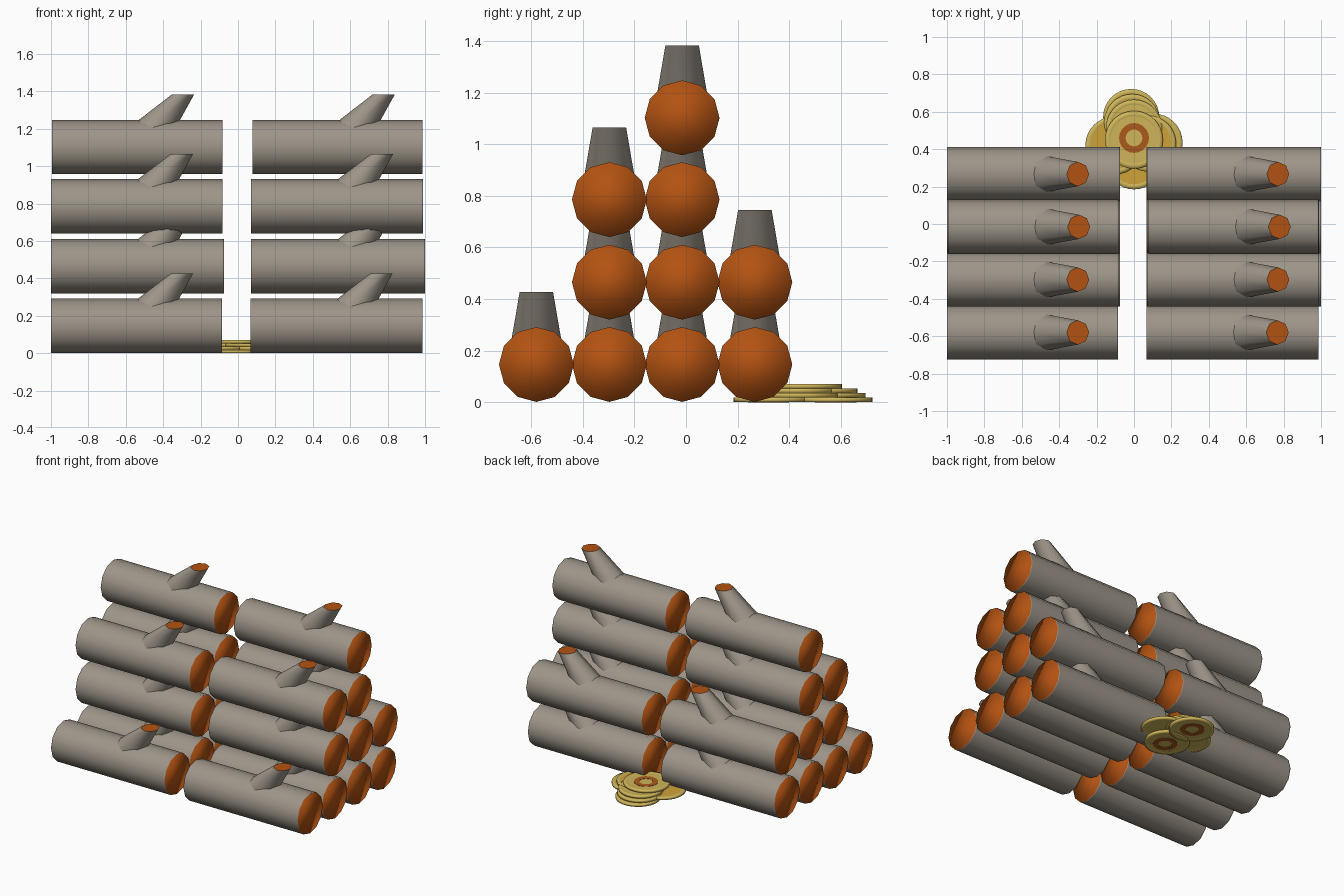
import bpy, bmesh, math

if "Cube" in bpy.data.objects:
    bpy.data.objects.remove(bpy.data.objects["Cube"])


def material(name, rgb):
    m = bpy.data.materials.new(name)
    m.diffuse_color = (*rgb, 1)
    m.use_nodes = True
    m.node_tree.nodes["Principled BSDF"].inputs["Base Color"].default_value = m.diffuse_color
    return m


BARK = material("grey_bark", (0.34, 0.30, 0.25))
WOOD = material("cut_wood", (0.45, 0.085, 0.006))
GOLD = material("pale_gold", (0.62, 0.46, 0.10))
DEEP = material("deep_gold", (0.62, 0.36, 0.04))
BROWN = material("brown_stamp", (0.40, 0.10, 0.012))


def loft(bm, rings, cap_start=None, cap_end=None):
    """Skin a list of point rings; caps get the given material index."""
    vs = [[bm.verts.new(p) for p in r] for r in rings]
    n = len(vs[0])
    for a, b in zip(vs, vs[1:]):
        for i in range(n):
            j = (i + 1) % n
            bm.faces.new((a[i], a[j], b[j], b[i]))
    caps = []
    if cap_start is not None:
        caps.append(bm.faces.new(vs[0][::-1]))
        caps[-1].material_index = cap_start
    if cap_end is not None:
        caps.append(bm.faces.new(vs[-1]))
        caps[-1].material_index = cap_end
    return caps


def finish(bm, name, mats, loc=(0, 0, 0)):
    bmesh.ops.recalc_face_normals(bm, faces=bm.faces)
    for f in bm.faces:
        f.smooth = True
    me = bpy.data.meshes.new(name)
    bm.to_mesh(me)
    bm.free()
    for m in mats:
        me.materials.append(m)
    ob = bpy.data.objects.new(name, me)
    ob.location = loc
    bpy.context.collection.objects.link(ob)
    return ob


def sharpen(faces):
    for f in faces:
        for e in f.edges:
            e.smooth = False


def ellipse(cx, cy, z, rx, ry, n):
    return [(cx + rx * math.cos(2 * math.pi * i / n),
             cy + ry * math.sin(2 * math.pi * i / n), z) for i in range(n)]


# Log: twelve-sided trunk with orange cut ends and a slanted branch stub
def make_log(name, x0, x1, y, z):
    bm = bmesh.new()
    r, length = 0.145, x1 - x0
    rings = [[(x, r * math.cos(math.pi * i / 6), r * math.sin(math.pi * i / 6))
              for i in range(12)] for x in (0, 0.008, length - 0.008, length)]
    loft(bm, rings, 1, 1)
    # z, centre x, half width in x, half width in y
    stub = [(0.05, 0.485, 0.15, 0.105), (0.145, 0.575, 0.11, 0.088),
            (0.28, 0.70, 0.06, 0.065)]
    tip = loft(bm, [ellipse(cx, 0, sz, rx, ry, 8) for sz, cx, rx, ry in stub],
               0, 1)
    sharpen(tip)
    finish(bm, name, [BARK, WOOD], (x0, y, z))


# Two mirrored-in-layout piles; each column is (y, number of logs)
columns = [(-0.58, 1), (-0.297, 3), (-0.015, 4), (0.267, 2)]
heights = [0.146, 0.465, 0.785, 1.102]
left_span = [(-1.0, -0.085), (-1.0, -0.076), (-1.0, -0.083), (-0.995, -0.083)]
right_span = [(0.067, 0.987), (0.07, 1.0), (0.07, 0.99), (0.078, 0.987)]
for side, spans in (("left", left_span), ("right", right_span)):
    for c, (y, count) in enumerate(columns):
        for row in range(count):
            make_log(f"{side}_log_{c}_{row}", *spans[row], y, heights[row])


# Coin: round plate with a recessed face inside a raised rim
def make_coin(name, x, y, z, r, face_index):
    bm = bmesh.new()
    t = 0.0175
    rings = [ellipse(0, 0, h, q, q, 32) for h, q in
             ((0.002, r * 0.82), (0, r * 0.86), (0, r), (t, r),
              (t, r * 0.86), (t - 0.002, r * 0.82))]
    caps = loft(bm, rings, 0, face_index)
    sharpen(caps)
    for e in bm.edges:
        if len(e.link_faces) == 2 and e.calc_face_angle(0) > 0.5:
            e.smooth = False
    finish(bm, name, [GOLD, DEEP], (x, y, z))


# Plain stamped ring on a coin face
def make_stamp(name, x, y, z):
    bm = bmesh.new()
    loft(bm, [ellipse(0, 0, h, q, q, 20) for h, q in
              ((0, 0.045), (0, 0.08), (0.003, 0.08), (0.003, 0.045),
               (0, 0.045))])
    bmesh.ops.remove_doubles(bm, verts=bm.verts, dist=1e-5)
    for e in bm.edges:
        if e.calc_face_angle(0) > 0.8:
            e.smooth = False
    finish(bm, name, [BROWN], (x, y, z))


coins = [(-0.015, 0.572, 0.0, 0.15, 0), (0.0, 0.335, 0.0003, 0.15, 1),
         (0.105, 0.435, 0.0175, 0.155, 1), (-0.105, 0.42, 0.0178, 0.155, 1),
         (-0.01, 0.545, 0.0181, 0.15, 0), (0.0, 0.515, 0.035, 0.15, 0),
         (0.075, 0.43, 0.0353, 0.15, 1), (0.0, 0.45, 0.0525, 0.155, 0)]
for i, c in enumerate(coins):
    make_coin(f"coin_{i}", *c)
make_stamp("top_stamp", 0.0, 0.46, 0.067)
make_stamp("bottom_stamp_a", -0.015, 0.58, -0.0005)
make_stamp("bottom_stamp_b", 0.0, 0.32, -0.0005)
